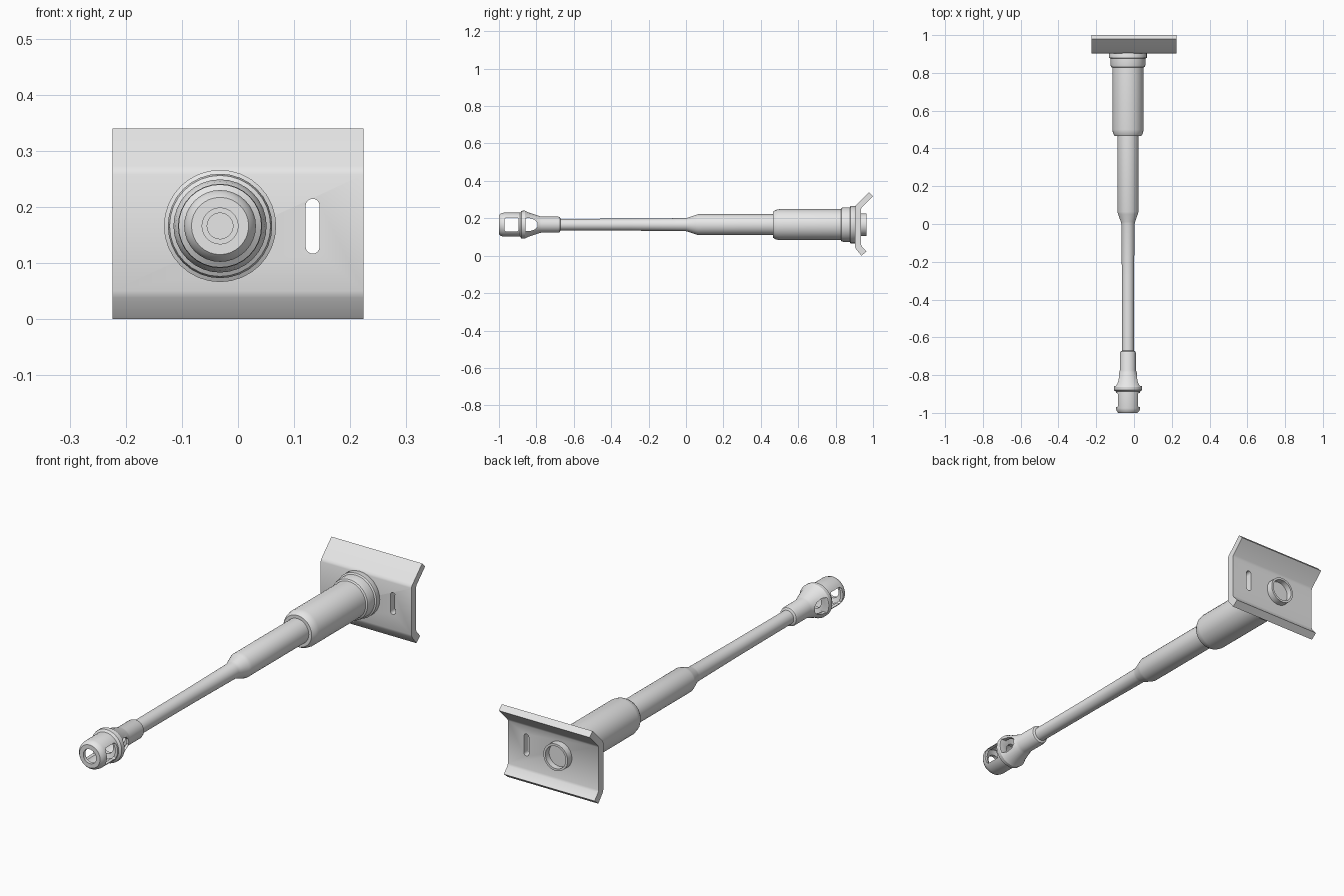
import bpy, bmesh, math
from mathutils import Vector, Matrix

if "Cube" in bpy.data.objects:
    bpy.data.objects.remove(bpy.data.objects["Cube"])

AX, AZ = -0.032, 0.166   # barrel axis position
SEG = 32

steel = bpy.data.materials.new("light_grey_steel")
steel.diffuse_color = (0.8, 0.8, 0.8, 1)
steel.use_nodes = True
steel.node_tree.nodes["Principled BSDF"].inputs["Base Color"].default_value = steel.diffuse_color


def make_object(name, bm):
    bmesh.ops.recalc_face_normals(bm, faces=bm.faces)
    mesh = bpy.data.meshes.new(name)
    bm.to_mesh(mesh)
    bm.free()
    mesh.materials.append(steel)
    ob = bpy.data.objects.new(name, mesh)
    bpy.context.collection.objects.link(ob)
    return ob


def smooth(ob, angle=30):
    bpy.ops.object.select_all(action='DESELECT')
    ob.select_set(True)
    bpy.context.view_layer.objects.active = ob
    bpy.ops.object.shade_smooth_by_angle(angle=math.radians(angle))


def lathe(name, profile, closed=False):
    """Turn (radius, y) points around the barrel axis."""
    bm = bmesh.new()
    vs = [bm.verts.new((AX + r, y, AZ)) for r, y in profile]
    es = [bm.edges.new(p) for p in zip(vs, vs[1:])]
    if closed:
        es.append(bm.edges.new((vs[-1], vs[0])))
    bmesh.ops.spin(bm, geom=vs + es, cent=(AX, 0, AZ), axis=(0, 1, 0),
                   angle=2 * math.pi, steps=SEG, use_duplicate=False)
    bmesh.ops.remove_doubles(bm, verts=bm.verts, dist=1e-5)
    return make_object(name, bm)


def prism(name, points, offset):
    """Extrude a polygon of 3D points along an offset."""
    bm = bmesh.new()
    face = bm.faces.new([bm.verts.new(p) for p in points])
    geo = bmesh.ops.extrude_face_region(bm, geom=[face], use_keep_orig=True)
    moved = [v for v in geo['geom'] if isinstance(v, bmesh.types.BMVert)]
    bmesh.ops.translate(bm, verts=moved, vec=offset)
    return make_object(name, bm)


def cut(ob, cutter):
    mod = ob.modifiers.new("cut", 'BOOLEAN')
    mod.operation = 'DIFFERENCE'
    mod.solver = 'EXACT'
    mod.object = cutter
    bpy.context.view_layer.objects.active = ob
    bpy.ops.object.modifier_apply(modifier=mod.name)
    bpy.data.objects.remove(cutter, do_unlink=True)


# Muzzle brake: hollow shell with two chambers and a baffle
brake = lathe("muzzle_brake", [
    (.032, -1), (.051, -1), (.060, -.990), (.064, -.975), (.064, -.887),
    (.074, -.880), (.075, -.862), (.066, -.845), (.046, -.785), (.043, -.775),
    (.043, -.685), (.040, -.675), (.031, -.670),
    (.023, -.670), (.023, -.785), (.036, -.785), (.056, -.855),
    (.032, -.862), (.032, -.880), (.052, -.887), (.052, -.975), (.032, -.985)],
    closed=True)
# Side windows: rounded square in front, tapering one behind
front_win = [(-.97, -.030), (-.963, -.037), (-.902, -.037), (-.895, -.030),
             (-.895, .030), (-.902, .037), (-.963, .037), (-.97, .030)]
rear_win = [(-.858, -.034), (-.835, -.035), (-.810, -.026), (-.795, -.012),
            (-.795, .012), (-.810, .026), (-.835, .035), (-.858, .034)]
for win in (front_win, rear_win):
    cut(brake, prism("window_cutter",
                     [(AX - .2, y, AZ + z) for y, z in win], (.4, 0, 0)))
smooth(brake)

# Barrel: slim tube, flaring collar, then the thick recoil section
barrel = lathe("barrel", [
    (0, -.60), (.023, -.60), (.023, -.67), (.031, -.67), (.032, -.3),
    (.035, 0), (.038, .012), (.052, .052), (.056, .065), (.056, .48)])
smooth(barrel)

# Sleeve and stepped base rings
sleeve = lathe("recoil_sleeve", [
    (.050, .465), (.070, .465), (.079, .480), (.083, .500), (.083, .828),
    (.090, .832), (.093, .845), (.093, .876), (.100, .880), (.100, .903),
    (.095, .912), (0, .912)])
smooth(sleeve)

# Mantlet plate with bent top and bottom wings
plate_profile = [
    (.903, .050), (.903, .258), (.906, .266), (.912, .273), (.979, .340),
    (1.0, .319), (.941, .260), (.936, .250), (.936, .060), (.940, .050),
    (.965, .022), (.938, 0), (.907, .038)]
plate = prism("mantlet_plate", [(-.224, y, z) for y, z in plate_profile],
              (.448, 0, 0))
# Vertical sight slot
slot = []
for i in range(16):
    a = math.pi * (i if i < 8 else i - 1) / 7
    slot.append((.133 + .0125 * math.cos(a), .85,
                 (.202 if i < 8 else .129) + .0125 * math.sin(a)))
cut(plate, prism("slot_cutter", slot, (0, .2, 0)))
smooth(plate, 35)

# Rear breech collar
collar = lathe("breech_collar", [
    (.060, .925), (.060, .966), (.050, .966), (.050, .940), (0, .940)])
smooth(collar)
